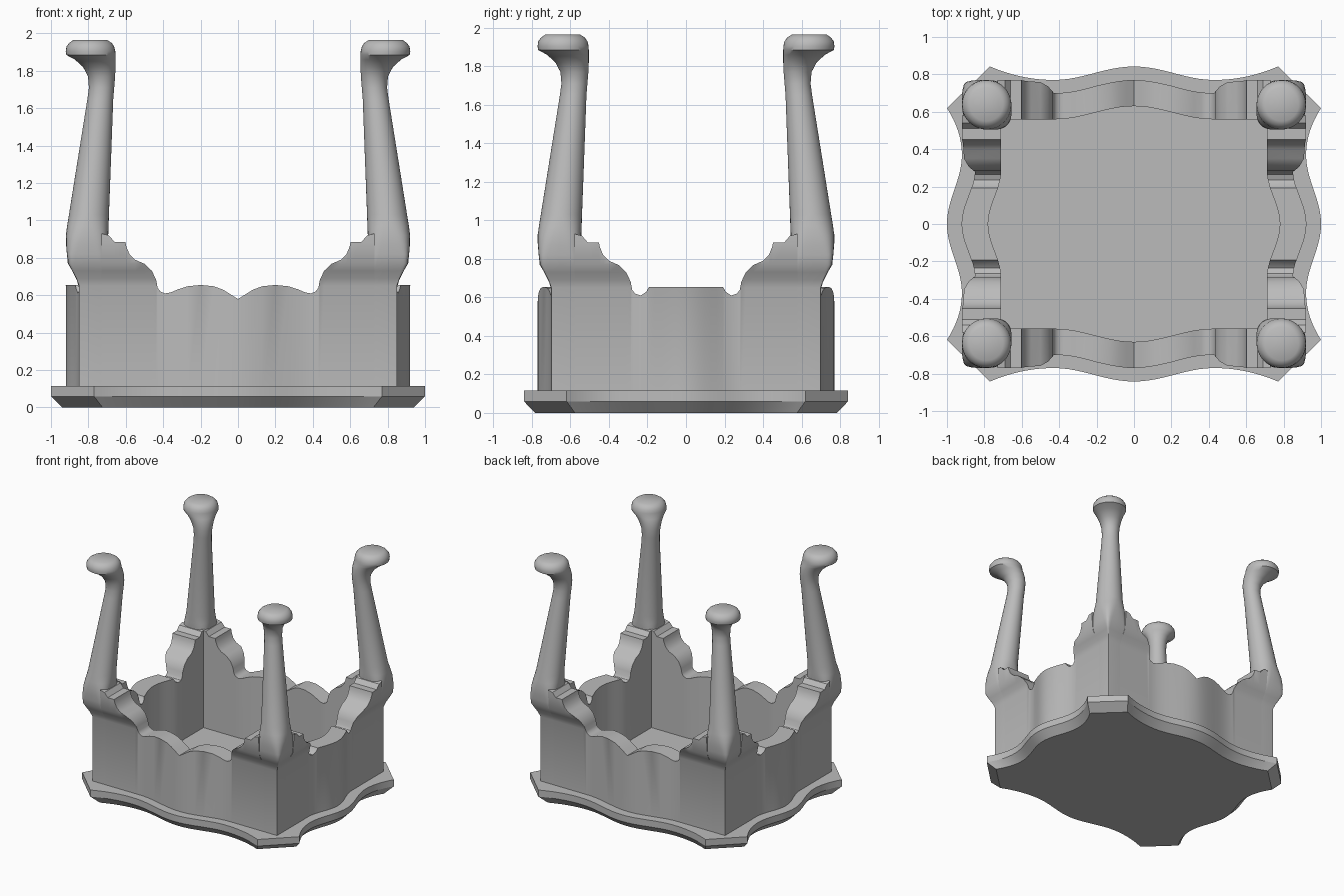
import bpy, bmesh, math

cube = bpy.data.objects.get("Cube")
if cube:
    bpy.data.objects.remove(cube)

GREY = (0.5, 0.5, 0.5, 1)
mat = bpy.data.materials.new("plain grey")
mat.use_nodes = True
mat.diffuse_color = GREY
mat.node_tree.nodes["Principled BSDF"].inputs["Base Color"].default_value = GREY


def loft(name, rings, angle):
    """Skin a list of equal closed rings and cap both ends."""
    bm = bmesh.new()
    vr = [[bm.verts.new(p) for p in ring] for ring in rings]
    n = len(vr[0])
    for a, b in zip(vr, vr[1:]):
        for i in range(n):
            j = (i + 1) % n
            bm.faces.new((a[i], a[j], b[j], b[i]))
    bm.faces.new(vr[0][::-1])
    bm.faces.new(vr[-1])
    bmesh.ops.remove_doubles(bm, verts=bm.verts, dist=0.0005)
    bmesh.ops.recalc_face_normals(bm, faces=bm.faces)
    me = bpy.data.meshes.new(name)
    bm.to_mesh(me)
    bm.free()
    me.materials.append(mat)
    ob = bpy.data.objects.new(name, me)
    bpy.context.collection.objects.link(ob)
    bpy.ops.object.select_all(action='DESELECT')
    ob.select_set(True)
    bpy.context.view_layer.objects.active = ob
    bpy.ops.object.shade_smooth_by_angle(angle=math.radians(angle))
    return ob


def swell(t, width):
    """Smooth hump, 1 in the middle and 0 beyond the width."""
    t = min(abs(t) / width, 1)
    return (1 + math.cos(math.pi * t)) / 2


# Table top: wavy outline with clipped corners and a bevelled lower edge
def wavy_edge(t, low, depth, dip, end):
    if abs(t) < dip:
        return low + depth * swell(t, dip)
    return low + depth * ((abs(t) - dip) / (end - dip)) ** 2


N = 40
outline = []
for sx, sy, alongx, args in ((1, -1, True, (0.77, 0.072, 0.43, 0.77)),
                             (1, 1, False, (0.92, 0.08, 0.37, 0.62)),
                             (-1, 1, True, (0.77, 0.072, 0.43, 0.77)),
                             (-1, -1, False, (0.92, 0.08, 0.37, 0.62))):
    for i in range(N + 1):
        t = args[3] * (2 * i / N - 1)
        o = wavy_edge(t, *args)
        outline.append((sx * t, sy * o) if alongx else (sx * o, sy * t))

rings = [[(x * sx, y * sy, z) for x, y in outline]
         for z, sx, sy in ((0, 0.94, 0.93), (0.06, 1, 1), (0.115, 1, 1))]
loft("table_top", rings, 25)

# Apron walls: scalloped edge, swollen middle, brackets flaring to the knees
FLARE = [(0.1, 0), (0.65, 0), (0.69, 0.015), (0.73, 0.036), (0.77, 0.06), (0.88, 0.07)]
BRACKET = [(0.43, 0.64), (0.437, 0.68), (0.46, 0.73), (0.5, 0.768), (0.55, 0.79),
           (0.58, 0.82), (0.597, 0.86), (0.602, 0.885), (0.66, 0.885), (0.69, 0.92), (0.73, 0.93)]
LONG = [(0, 0.58), (0.04, 0.605), (0.08, 0.63), (0.13, 0.648), (0.2, 0.655), (0.27, 0.648),
        (0.32, 0.632), (0.36, 0.615), (0.39, 0.61), (0.415, 0.62)]
SHORT = [(0.032 * i, 0.655) for i in range(7)] + [(0.205, 0.63), (0.235, 0.61), (0.265, 0.62)]


def flare(z):
    for (za, fa), (zb, fb) in zip(FLARE, FLARE[1:]):
        if z <= zb:
            return fa + (fb - fa) * (z - za) / (zb - za)
    return FLARE[-1][1]


def apron(name, half, shift, face, width, place):
    profile = half + [(t - shift, h) for t, h in BRACKET]
    profile = [(-t, h) for t, h in profile[:0:-1]] + profile
    rings = []
    for t, h in profile:
        bulge = swell(t, width) * 0.07
        inner = face - 0.14 + bulge
        ring = [place(t, inner, h), place(t, inner, 0.1)]
        for z, _ in FLARE + [(1, 0)]:
            z = min(z, h)
            ring.append(place(t, face + bulge + flare(z), z))
        rings.append(ring)
    loft(name, rings, 32)


apron("front_apron", LONG, 0, 0.70, 0.42, lambda t, o, z: (t, -o, z))
apron("back_apron", LONG, 0, 0.70, 0.42, lambda t, o, z: (t, o, z))
apron("left_apron", SHORT, 0.15, 0.85, 0.29, lambda t, o, z: (o, t, z))
apron("right_apron", SHORT, 0.15, 0.85, 0.29, lambda t, o, z: (-o, t, z))

# Legs: square post, flared knee, tapering shaft and a turned-out pad foot
# (height, inner x, outer x, squareness)
LEG = [(0.1, 0.71, 0.85, 60), (0.65, 0.71, 0.85, 60), (0.69, 0.71, 0.865, 30),
       (0.73, 0.71, 0.886, 16), (0.77, 0.71, 0.908, 9), (0.82, 0.706, 0.915, 6),
       (0.87, 0.70, 0.919, 4), (0.92, 0.694, 0.92, 3), (0.97, 0.692, 0.914, 2.4),
       (1.03, 0.69, 0.904, 2), (1.35, 0.678, 0.853, 2), (1.65, 0.667, 0.805, 2),
       (1.71, 0.662, 0.797, 2), (1.77, 0.657, 0.802, 2), (1.82, 0.655, 0.828, 2),
       (1.86, 0.655, 0.872, 2), (1.885, 0.655, 0.918, 2), (1.905, 0.656, 0.921, 2),
       (1.93, 0.662, 0.917, 2), (1.95, 0.676, 0.902, 2), (1.965, 0.70, 0.88, 2)]


def rounded(v, p):
    return math.copysign(abs(v) ** (2 / p), v) if abs(v) > 1e-6 else 0


def leg(name, sx, sy):
    rings = []
    for z, a, b, p in LEG:
        c, r = (a + b) / 2, (b - a) / 2
        angles = [math.tau * i / 40 for i in range(40)]
        rings.append([(sx * (c + r * rounded(math.cos(u), p)),
                       sy * (c - 0.15 + r * rounded(math.sin(u), p)), z) for u in angles])
    loft(name, rings, 40)


for depth, sy in (("front", -1), ("back", 1)):
    for side, sx in (("left", 1), ("right", -1)):
        leg(f"{depth}_{side}_leg", sx, sy)
